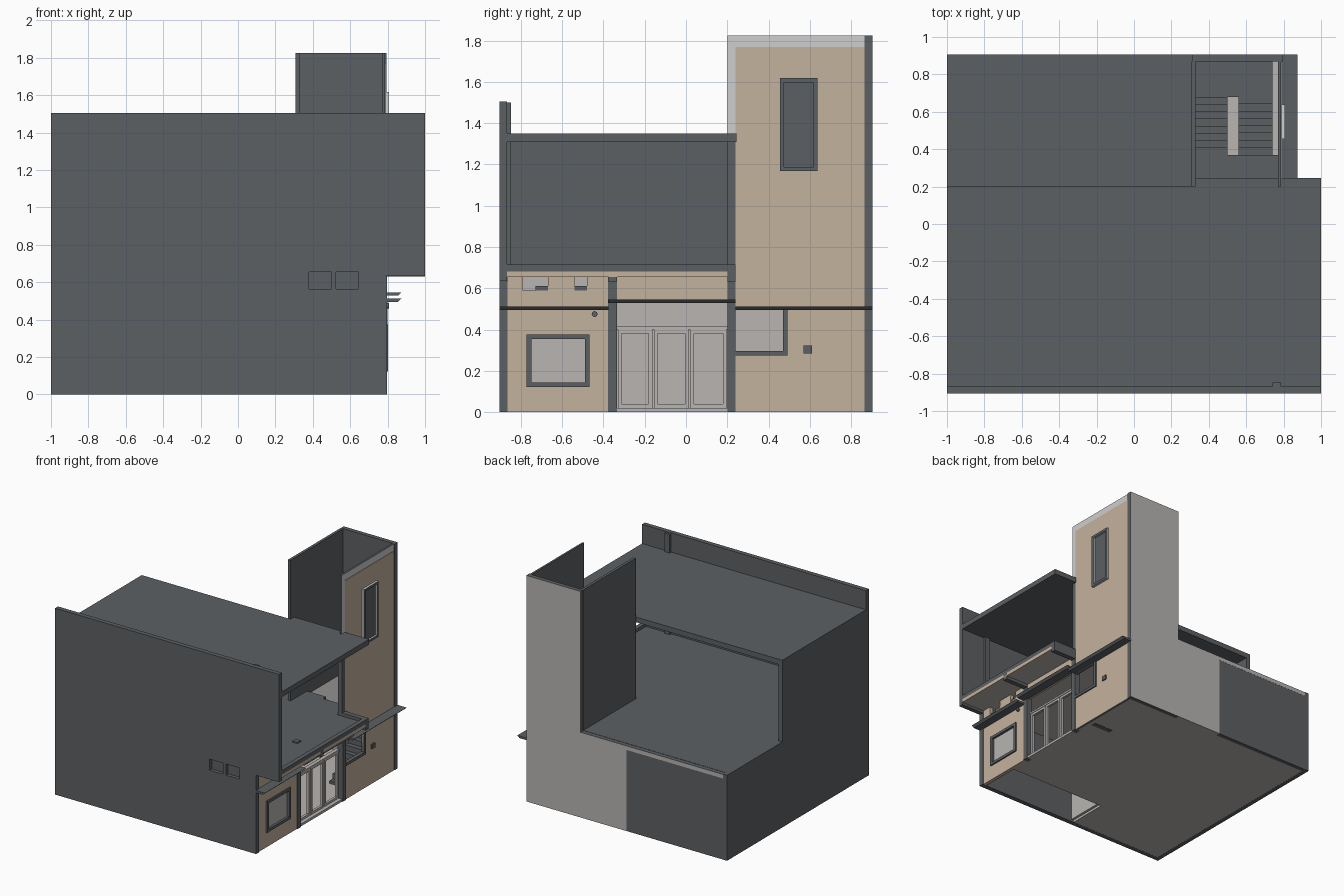
import bpy, bmesh
from mathutils import Vector

if "Cube" in bpy.data.objects:
    bpy.data.objects.remove(bpy.data.objects["Cube"])


def colour(name, r, g, b):
    m = bpy.data.materials.new(name)
    m.diffuse_color = (r, g, b, 1)
    m.use_nodes = True
    m.node_tree.nodes["Principled BSDF"].inputs["Base Color"].default_value = m.diffuse_color
    return m


DARK = colour("dark grey", 0.107, 0.117, 0.125)
WARM = colour("warm light grey", 0.48, 0.46, 0.445)
TAN = colour("tan", 0.55, 0.445, 0.335)
WHITE = colour("pale grey", 0.62, 0.62, 0.62)


def finish(name, bm, mat, second=None, rule=None):
    """Turn a bmesh into an object; faces matching rule(normal, centre) get the second colour."""
    bmesh.ops.recalc_face_normals(bm, faces=bm.faces[:])
    if rule:
        for f in bm.faces:
            f.normal_update()
            f.material_index = int(rule(f.normal, f.calc_center_median()))
    me = bpy.data.meshes.new(name)
    bm.to_mesh(me)
    bm.free()
    me.materials.append(mat)
    if second:
        me.materials.append(second)
    ob = bpy.data.objects.new(name, me)
    bpy.context.collection.objects.link(ob)
    return ob


def box(name, x, y, z, mat, second=None, rule=None):
    bm = bmesh.new()
    bmesh.ops.create_cube(bm, size=1)
    for v in bm.verts:
        for i, (a, b) in enumerate((x, y, z)):
            v.co[i] = b if v.co[i] > 0 else a
    return finish(name, bm, mat, second, rule)


def prism(name, outline, lo, hi, axis, mat, second=None, rule=None):
    """Extrude a 2D outline along the given axis from lo to hi."""
    def place(p, d):
        c = list(p)
        c.insert(axis, d)
        return c
    bm = bmesh.new()
    face = bm.faces.new([bm.verts.new(place(p, lo)) for p in outline])
    new = bmesh.ops.extrude_face_region(bm, geom=[face])["geom"]
    shift = Vector(place((0, 0), hi - lo))
    bmesh.ops.translate(bm, vec=shift, verts=[v for v in new if isinstance(v, bmesh.types.BMVert)])
    return finish(name, bm, mat, second, rule)


def cut(ob, *holes):
    """Cut box-shaped openings, each given as x, y, z ranges."""
    for h in holes:
        tool = box("cutter", *h, ob.data.materials[0])
        tool.hide_render = True
        mod = ob.modifiers.new("opening", "BOOLEAN")
        mod.operation, mod.solver, mod.object = "DIFFERENCE", "EXACT", tool
        bpy.context.view_layer.objects.active = ob
        bpy.ops.object.modifier_apply(modifier=mod.name)
        bpy.data.objects.remove(tool)


def frame(name, x, y, z, w, mat, second=None, rule=None):
    """Rectangular frame facing along x with border width w."""
    ob = box(name, x, y, z, mat, second, rule)
    cut(ob, ((x[0] - .1, x[1] + .1), (y[0] + w, y[1] - w), (z[0] + w, z[1] - w)))
    return ob


down = lambda n, c: n.z < -.5
up = lambda n, c: n.z > .5
right = lambda n, c: n.x > .5

# Front wall with the overhanging upper storey and two small windows
front = prism("front_wall", [(-1, 0), (.79, 0), (.79, .635), (1, .635), (1, 1.505), (-1, 1.505)],
              -.905, -.868, 1, DARK)
small = [((.38, .5), (.565, .655)), ((.525, .645), (.565, .655))]
cut(front, *[(x, (-1, -.8), z) for x, z in small])
for i, (x, z) in enumerate(small):
    box(f"small_window_{i + 1}", x, (-.876, -.87), z, DARK)
box("parapet_pilaster", (.74, .785), (-.87, -.848), (.69, 1.5), DARK)

# Left wall, stepping down at the terrace
prism("left_wall", [(-.868, 0), (.905, 0), (.905, .69), (.2, .69), (.2, 1.35), (-.868, 1.35)],
      -1, -.965, 0, DARK)

# Back walls
box("back_wall_dark", (-.965, -.1), (.87, .904), (0, .655), DARK)
box("back_wall_cap", (-.965, -.1), (.87, .905), (.655, .688), WARM, DARK, up)
box("back_wall_light", (-.1, .31), (.87, .905), (0, .688), WARM, DARK, up)

# Ground floor with missing front corner, and inner partition
prism("ground_floor", [(-.965, -.868), (-.12, -.868), (-.12, -.54), (.785, -.54), (.785, .87), (-.965, .87)],
      .001, .02, 2, WARM)
box("partition", (-.13, -.1), (-.868, .87), (.02, .655), WARM)

# Upper floor, terrace and balcony
prism("upper_floor", [(-.965, -.868), (.98, -.868), (.98, .22), (.77, .22), (.77, .37),
                      (.32, .37), (.32, .87), (-.965, .87)], .655, .69, 2, DARK, WARM, down)
box("balcony_fascia", (.98, 1), (-.868, .2), (.655, .682), TAN)
box("balcony_curb", (.965, 1), (-.868, .2), (.682, .715), DARK)
box("balcony_side_beam", (.79, 1), (.2, .24), (.63, .715), DARK)
box("balcony_middle_beam", (.79, 1), (-.375, -.335), (.63, .69), DARK)

# Roof over the upper storey and its slim post
prism("main_roof", [(-1, -.868), (1, -.868), (1, .245), (.33, .245), (.33, .2), (-1, .2)],
      1.308, 1.35, 2, DARK)
box("upper_post", (.755, .79), (.2, .24), (.69, 1.31), DARK)

# Stair tower: three walls, open top and open front
box("tower_left_wall", (.308, .33), (.2, .87), (.66, 1.825), DARK)
box("tower_back_wall", (.31, .77), (.87, .905), (0, 1.825), DARK, WARM, lambda n, c: n.y > .5)
tower = box("tower_right_wall", (.77, .786), (.2, .87), (0, 1.825), DARK, WHITE, right)
cladding = box("tower_cladding", (.785, .79), (.24, .866), (0, 1.77), TAN)
hole = ((.7, .9), (.24, .47), (.295, .495))
cut(tower, hole)
cut(cladding, hole)
box("tower_corner_pilaster", (.77, .793), (.865, .905), (0, 1.825), DARK, WARM, lambda n, c: n.y > .5)

# Tall tower window
frame("tower_window_frame", (.788, .808), (.455, .638), (1.168, 1.618), .02, WHITE, DARK, right)
box("tower_window_pane", (.788, .794), (.475, .618), (1.188, 1.598), DARK)
# Stair window sill and jamb, wall box
box("stair_window_sill", (.77, .8), (.24, .492), (.275, .297), DARK)
box("stair_window_jamb", (.77, .8), (.47, .492), (.297, .5), DARK)
box("wall_box", (.788, .8), (.57, .61), (.285, .322), DARK)

# Stairs: two flights and a half landing
N, y0, y1, half = 8, .37, .68, .345
for name, x, turn in (("lower_flight", (.56, .74), False), ("upper_flight", (.33, .5), True)):
    rise, run = half / N, (y1 - y0) / N
    pts = []
    for i in range(N):
        pts += [(y0 + i * run, i * rise), (y0 + i * run, (i + 1) * rise)]
    pts += [(y1, half), (y1, half - .05), (y0 + .04, 0)]
    if turn:
        pts = [(y, 2 * half - z) for y, z in pts]
        pts = []
        for i in range(N):
            pts += [(y1 - i * run, half + i * rise), (y1 - i * run, half + (i + 1) * rise)]
        pts += [(y0, 2 * half), (y0, 2 * half - .05), (y1, half - .05)]
    prism(name, pts, x[0], x[1], 0, DARK)
box("stair_landing", (.33, .74), (y1, .87), (half - .04, half), DARK)

# Right facade: columns
for i, (y, top) in enumerate((((-.904, -.866), .634), ((-.378, -.335), .7), ((.2, .24), .7))):
    box(f"facade_column_{i + 1}", (.75, .796), y, (0, top), DARK)

# Facade wall with a large window below and two clerestory openings
wall = box("facade_wall", (.76, .79), (-.866, -.378), (0, .656), TAN, WARM, lambda n, c: n.x < -.5)
cut(wall, ((.7, .9), (-.77, -.47), (.125, .37)),
    ((.7, .9), (-.79, -.67), (.59, .655)), ((.7, .9), (-.54, -.48), (.59, .655)))
box("transom_wall", (.76, .79), (-.335, .2), (.535, .656), TAN)
frame("facade_window_frame", (.765, .802), (-.772, -.468), (.122, .375), .022, DARK)
box("facade_window_pane", (.775, .783), (-.75, -.49), (.144, .353), WARM)
box("clerestory_stop_1", (.765, .785), (-.73, -.67), (.59, .61), DARK)
box("clerestory_stop_2", (.765, .785), (-.54, -.48), (.59, .61), DARK)

# Round wall lamp
bm = bmesh.new()
bmesh.ops.create_cone(bm, cap_ends=True, segments=16, radius1=.014, radius2=.014, depth=.02)
for v in bm.verts:
    v.co = Vector((v.co.z + .798, v.co.x - .443, v.co.y + .475))
finish("wall_lamp", bm, DARK)

# Entrance: three framed door leaves with a head rail
for i, y in enumerate(((-.33, -.163), (-.155, .012), (.02, .197))):
    frame(f"door_leaf_{i + 1}", (.74, .76), y, (.02, .4), .018, WARM)
box("door_head_rail", (.735, .765), (-.335, .2), (.4, .415), WARM)
box("door_sill", (.735, .79), (-.335, .2), (0, .02), WARM)

# Awnings with bevelled outer edges
for name, y, z in (("front_awning", (-.905, -.375), .495), ("door_awning", (-.378, .24), .528),
                   ("tower_awning", (.24, .905), .495)):
    prism(name, [(.785, z), (.855, z), (.873, z + .017), (.785, z + .017)], *y, 1, DARK)
